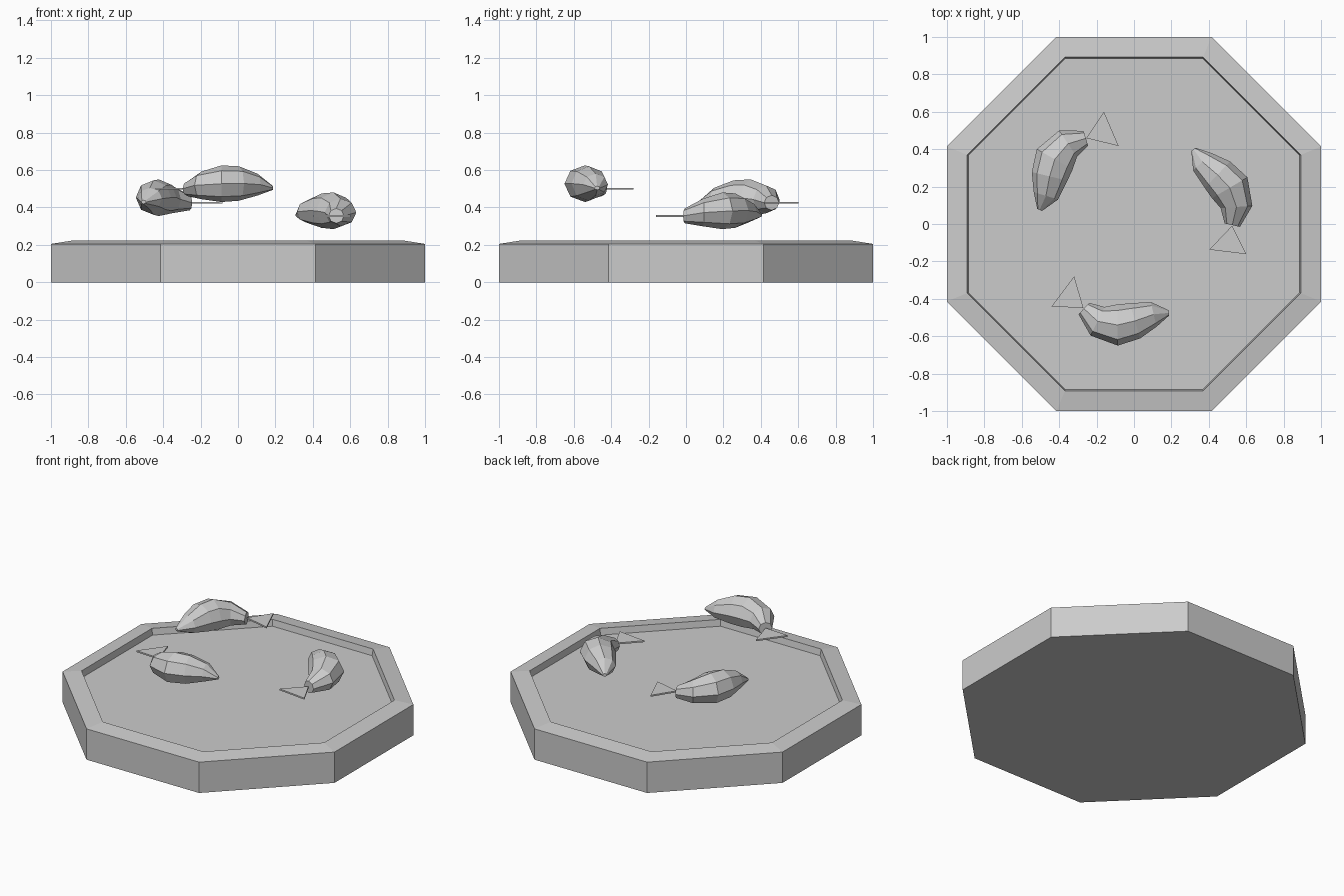
import bpy
import bmesh
from math import cos, sin, pi, radians
from mathutils import Vector, Matrix

cube = bpy.data.objects.get("Cube")
if cube:
    bpy.data.objects.remove(cube, do_unlink=True)

# One stone grey for everything
grey = bpy.data.materials.new("stone_grey")
grey.use_nodes = True
colour = (0.6, 0.6, 0.6, 1)
grey.diffuse_color = colour
grey.node_tree.nodes["Principled BSDF"].inputs["Base Color"].default_value = colour


def loft(name, rings):
    """Skin a list of equal-sized point rings and cap both ends."""
    bm = bmesh.new()
    loops = [[bm.verts.new(p) for p in ring] for ring in rings]
    n = len(loops[0])
    for a, b in zip(loops, loops[1:]):
        for i in range(n):
            j = (i + 1) % n
            bm.faces.new((a[i], a[j], b[j], b[i]))
    bm.faces.new(loops[0][::-1])
    bm.faces.new(loops[-1])
    bmesh.ops.recalc_face_normals(bm, faces=bm.faces)
    mesh = bpy.data.meshes.new(name)
    bm.to_mesh(mesh)
    bm.free()
    mesh.materials.append(grey)
    obj = bpy.data.objects.new(name, mesh)
    bpy.context.collection.objects.link(obj)
    return obj


def octagon(apothem, z):
    r = apothem / cos(pi / 8)
    angles = [pi / 8 + i * pi / 4 for i in range(8)]
    return [(r * cos(a), r * sin(a), z) for a in angles]


# Basin: straight sides, sloping rim, shallow sunken floor
basin_profile = [(1, 0), (1, 0.205), (0.892, 0.222), (0.885, 0.18)]
loft("pond_basin", [octagon(a, z) for a, z in basin_profile])

# Fish body stations from tail to nose: x, y, z, half width, half height
stations = [
    (-0.268, -0.452, 0.000, 0.042, 0.040),
    (-0.195, -0.520, 0.018, 0.085, 0.074),
    (-0.088, -0.540, 0.027, 0.110, 0.098),
    (0.005, -0.518, 0.028, 0.098, 0.092),
    (0.105, -0.483, 0.022, 0.068, 0.058),
    (0.187, -0.475, 0.004, 0.014, 0.010),
]


def body_rings():
    centres = [Vector(s[:3]) for s in stations]
    rings = []
    for i, (c, s) in enumerate(zip(centres, stations)):
        # Each ring stands upright, square to the curved spine
        ahead = centres[min(i + 1, len(centres) - 1)] - centres[max(i - 1, 0)]
        side = Vector((-ahead.y, ahead.x, 0)).normalized()
        up = Vector((0, 0, 1))
        rings.append([c + side * s[3] * cos(k * pi / 4) + up * s[4] * sin(k * pi / 4)
                      for k in range(8)])
    return rings


# Flat triangular tail fin
fin = [(-0.27, -0.45), (-0.32, -0.28), (-0.44, -0.44)]
fin_rings = [[(x, y, z) for x, y in fin] for z in (-0.005, 0.005)]

# Three fish circling the centre at different heights
for number, height in enumerate((0.5, 0.355, 0.425), 1):
    turn = Matrix.Rotation(radians(120 * (number - 1)), 4, 'Z')
    place = Matrix.Translation((0, 0, height)) @ turn
    loft(f"fish_body_{number}", body_rings()).matrix_world = place
    loft(f"fish_tail_{number}", fin_rings).matrix_world = place
